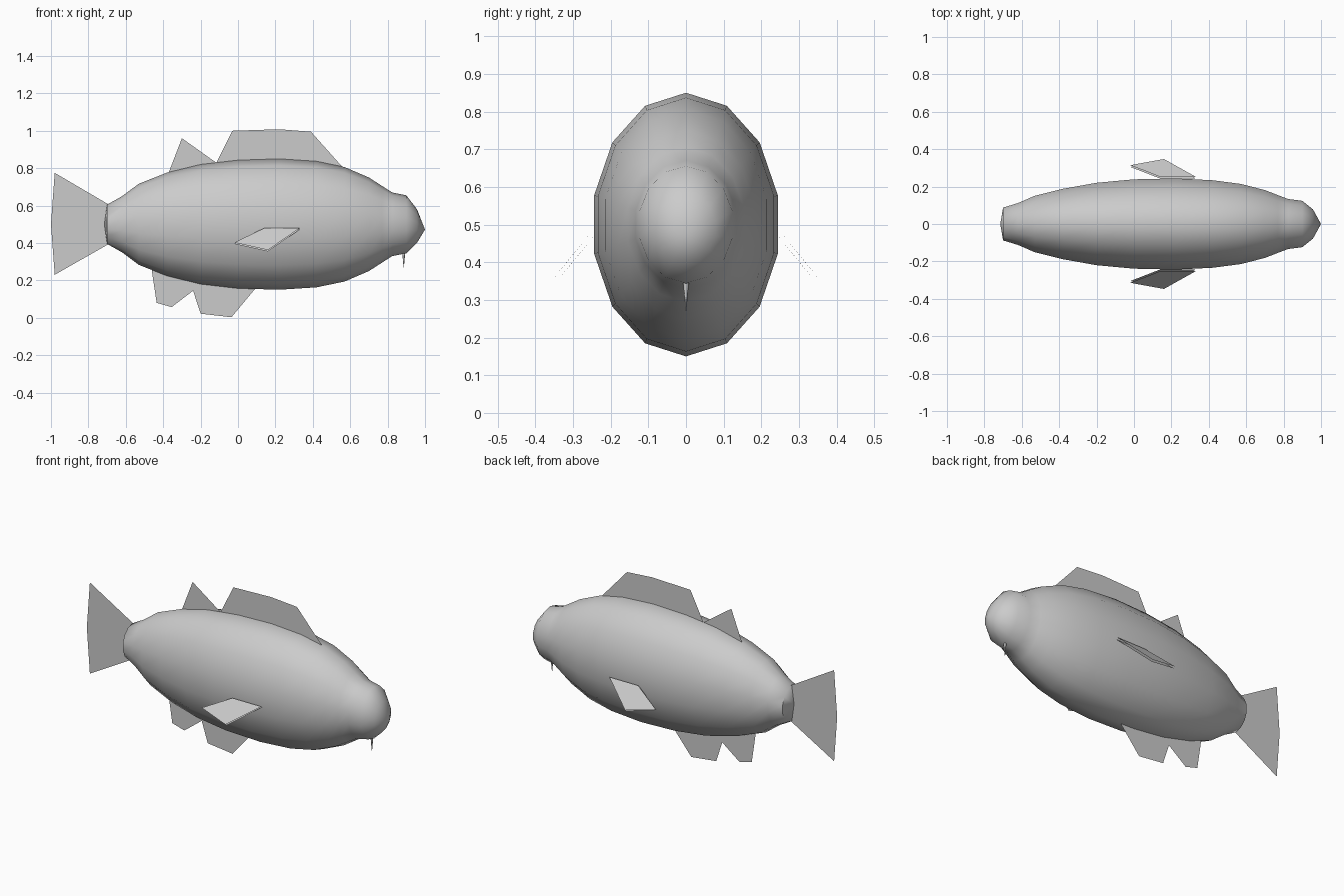
import bpy, bmesh, math
from mathutils import Vector

cube = bpy.data.objects.get("Cube")
if cube:
    bpy.data.objects.remove(cube, do_unlink=True)

grey = bpy.data.materials.new("plain grey")
grey.use_nodes = True
grey.diffuse_color = (0.6, 0.6, 0.6, 1)
grey.node_tree.nodes["Principled BSDF"].inputs["Base Color"].default_value = (0.6, 0.6, 0.6, 1)


def make_object(name, bm, smooth=False):
    mesh = bpy.data.meshes.new(name)
    bm.to_mesh(mesh)
    bm.free()
    mesh.materials.append(grey)
    obj = bpy.data.objects.new(name, mesh)
    bpy.context.collection.objects.link(obj)
    if smooth:
        bpy.ops.object.select_all(action="DESELECT")
        obj.select_set(True)
        bpy.context.view_layer.objects.active = obj
        bpy.ops.object.shade_smooth_by_angle(angle=math.radians(60))
    return obj


def sheet(name, points):
    """One flat fin outline."""
    bm = bmesh.new()
    bm.faces.new([bm.verts.new(p) for p in points])
    bmesh.ops.triangulate(bm, faces=bm.faces[:])
    return make_object(name, bm)


def loft(name, rings, tail_tip, nose_tip, sides):
    """Elliptical rings along x, closed to a point at each end."""
    bm = bmesh.new()
    loops = []
    for x, ry, rz, zc in rings:
        angles = [math.tau * i / sides for i in range(sides)]
        loops.append([bm.verts.new((x, ry * math.sin(a), zc + rz * math.cos(a)))
                      for a in angles])
    tail, nose = bm.verts.new(tail_tip), bm.verts.new(nose_tip)
    for i in range(sides):
        j = (i + 1) % sides
        for a, b in zip(loops, loops[1:]):
            bm.faces.new((a[i], a[j], b[j], b[i]))
        bm.faces.new((tail, loops[0][j], loops[0][i]))
        bm.faces.new((nose, loops[-1][i], loops[-1][j]))
    bmesh.ops.recalc_face_normals(bm, faces=bm.faces[:])
    return make_object(name, bm, smooth=True)


# Body and head: x, half width, half height, centre height
body_rings = [
    (-0.70, 0.09, 0.105, 0.5), (-0.62, 0.115, 0.15, 0.5),
    (-0.53, 0.155, 0.217, 0.5), (-0.38, 0.193, 0.276, 0.5),
    (-0.20, 0.226, 0.32, 0.5), (0.0, 0.245, 0.343, 0.5),
    (0.22, 0.25, 0.35, 0.5), (0.42, 0.24, 0.337, 0.5),
    (0.57, 0.22, 0.306, 0.5), (0.70, 0.186, 0.25, 0.5),
    (0.77, 0.158, 0.205, 0.5), (0.825, 0.137, 0.17, 0.5),
    (0.90, 0.127, 0.155, 0.5), (0.957, 0.08, 0.09, 0.49),
]
loft("body", body_rings, (-0.715, 0, 0.5), (1.0, 0, 0.472), 14)

# Fins on the centre line, as (x, z) outlines
fins = {
    "front_dorsal_fin": [(-0.13, 0.80), (-0.11, 0.83), (-0.03, 1.0), (0.22, 1.008),
                         (0.39, 0.995), (0.555, 0.81), (0.2, 0.8)],
    "rear_dorsal_fin": [(-0.375, 0.765), (-0.30, 0.96), (-0.11, 0.825)],
    "belly_fin": [(-0.465, 0.28), (-0.435, 0.08), (-0.355, 0.057), (-0.24, 0.145),
                  (-0.20, 0.022), (-0.035, 0.003), (0.10, 0.165)],
    "tail_fin": [(-0.69, 0.605), (-0.98, 0.775), (-1.0, 0.5), (-0.98, 0.23), (-0.69, 0.395)],
}
for name, outline in fins.items():
    sheet(name, [(x, 0, z) for x, z in outline])

# Side fins: thin double sheets, mirrored
outline = [(-0.02, 0.305, 0.395), (0.16, 0.338, 0.355), (0.33, 0.243, 0.472), (0.14, 0.243, 0.472)]
for name, side in (("left_side_fin", 1), ("right_side_fin", -1)):
    points = [(x, side * y, z) for x, y, z in outline]
    if side < 0:
        points.reverse()
    fin = sheet(name, points)
    solid = fin.modifiers.new("thickness", "SOLIDIFY")
    solid.thickness = 0.012
    solid.use_rim = False

# Chin barbel: a small cone hanging from the head
bm = bmesh.new()
bmesh.ops.create_cone(bm, cap_ends=True, segments=8, radius1=0.001, radius2=0.009, depth=0.09)
bmesh.ops.translate(bm, verts=bm.verts[:], vec=Vector((0.886, 0, 0.315)))
make_object("chin_barbel", bm, smooth=True)
